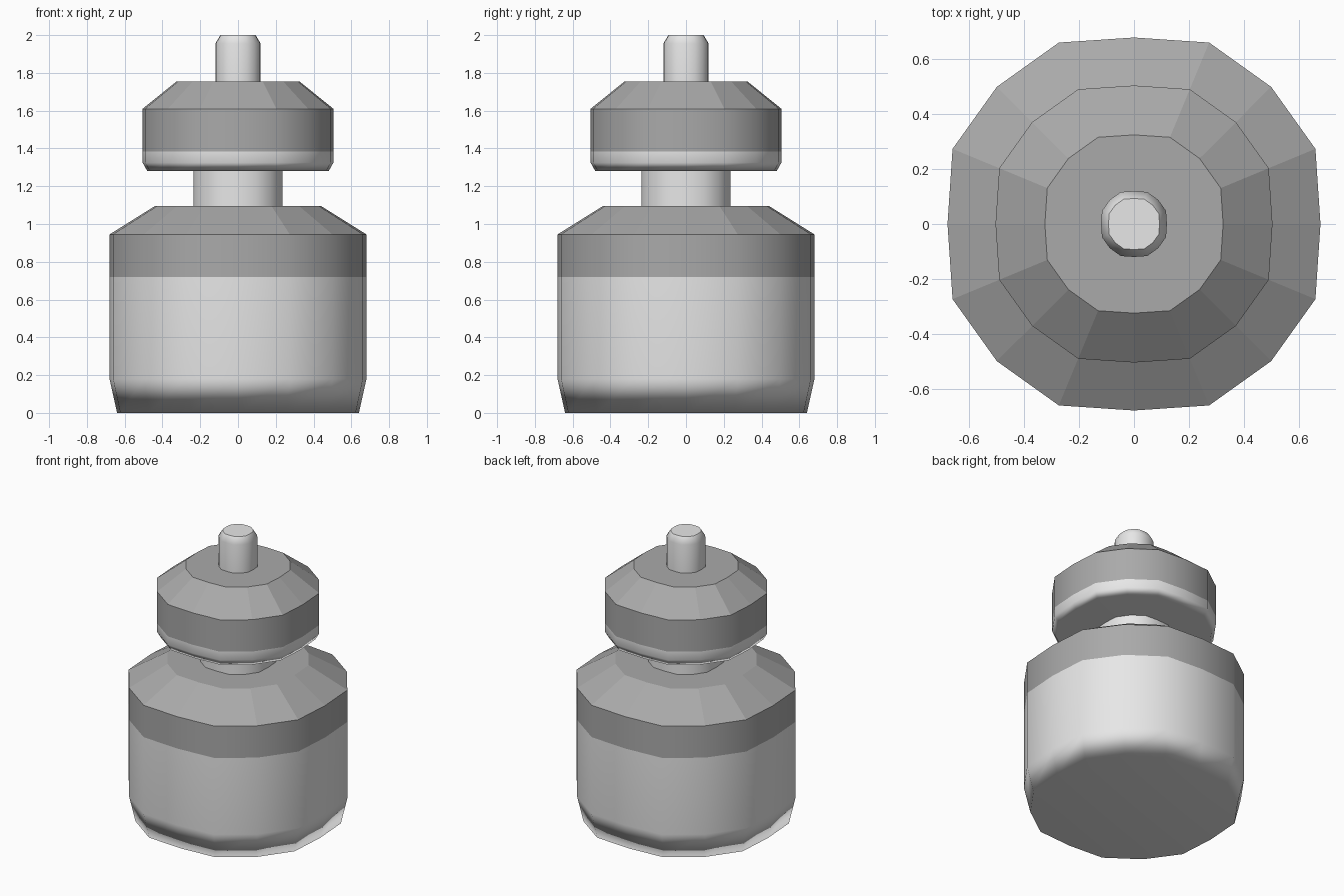
import bpy
import bmesh
from math import cos, sin, pi

cube = bpy.data.objects.get("Cube")
if cube:
    bpy.data.objects.remove(cube, do_unlink=True)


def make_material(name, value):
    mat = bpy.data.materials.new(name)
    mat.use_nodes = True
    colour = (value, value, value, 1.0)
    mat.diffuse_color = colour
    mat.node_tree.nodes["Principled BSDF"].inputs["Base Color"].default_value = colour
    return mat


LIGHT, DARK = 0, 1
materials = [make_material("light grey", 0.8), make_material("dark grey", 0.4)]

# Sixteen-sided, slightly squared outline shared by every part
BULGE = [1.0, 1.053, 1.04, 1.053]
SIDES = 16


def ring(bm, half_width, z):
    verts = []
    for i in range(SIDES):
        a = 2 * pi * i / SIDES
        r = half_width * BULGE[i % 4]
        verts.append(bm.verts.new((r * cos(a), r * sin(a), z)))
    return verts


def stacked_part(name, profile, bands, bottom, top):
    """Join rings up the profile; each band or end is (material, smooth)."""
    bm = bmesh.new()
    rings = [ring(bm, w, z) for w, z in profile]

    def add_face(verts, style):
        face = bm.faces.new(verts)
        face.material_index, face.smooth = style

    for low, high, style in zip(rings, rings[1:], bands):
        for i in range(SIDES):
            j = (i + 1) % SIDES
            add_face((low[i], low[j], high[j], high[i]), style)
    add_face(rings[0][::-1], bottom)
    add_face(rings[-1], top)

    # Keep flat facets crisp
    for edge in bm.edges:
        if any(not f.smooth for f in edge.link_faces):
            edge.smooth = False

    mesh = bpy.data.meshes.new(name)
    bm.to_mesh(mesh)
    bm.free()
    for mat in materials:
        mesh.materials.append(mat)
    obj = bpy.data.objects.new(name, mesh)
    bpy.context.collection.objects.link(obj)
    # Broad faces dominate the soft lower edges
    mod = obj.modifiers.new("soft_edges", 'WEIGHTED_NORMAL')
    mod.keep_sharp = True
    return obj


light_smooth, light_flat = (LIGHT, True), (LIGHT, False)
dark_smooth, dark_flat = (DARK, True), (DARK, False)

# Wide body: light lower wall, dark shoulder band and faceted slope
stacked_part(
    "base_body",
    [(0.64, 0), (0.68, 0.18), (0.68, 0.72), (0.68, 0.945), (0.44, 1.095)],
    [light_smooth, light_smooth, dark_smooth, dark_flat],
    light_smooth, dark_flat)

# Narrow neck between body and cap
stacked_part("neck", [(0.235, 1.08), (0.235, 1.29)],
             [light_smooth], light_flat, light_flat)

# Cap repeats the body's light rim, dark band and faceted slope
stacked_part(
    "upper_cap",
    [(0.48, 1.28), (0.505, 1.325), (0.505, 1.385), (0.505, 1.61), (0.325, 1.755)],
    [light_smooth, light_smooth, dark_smooth, dark_flat],
    light_smooth, dark_flat)

# Pin with a chamfered tip
stacked_part("top_pin", [(0.12, 1.74), (0.12, 1.955), (0.093, 2.0)],
             [light_smooth, light_smooth], light_flat, light_flat)
